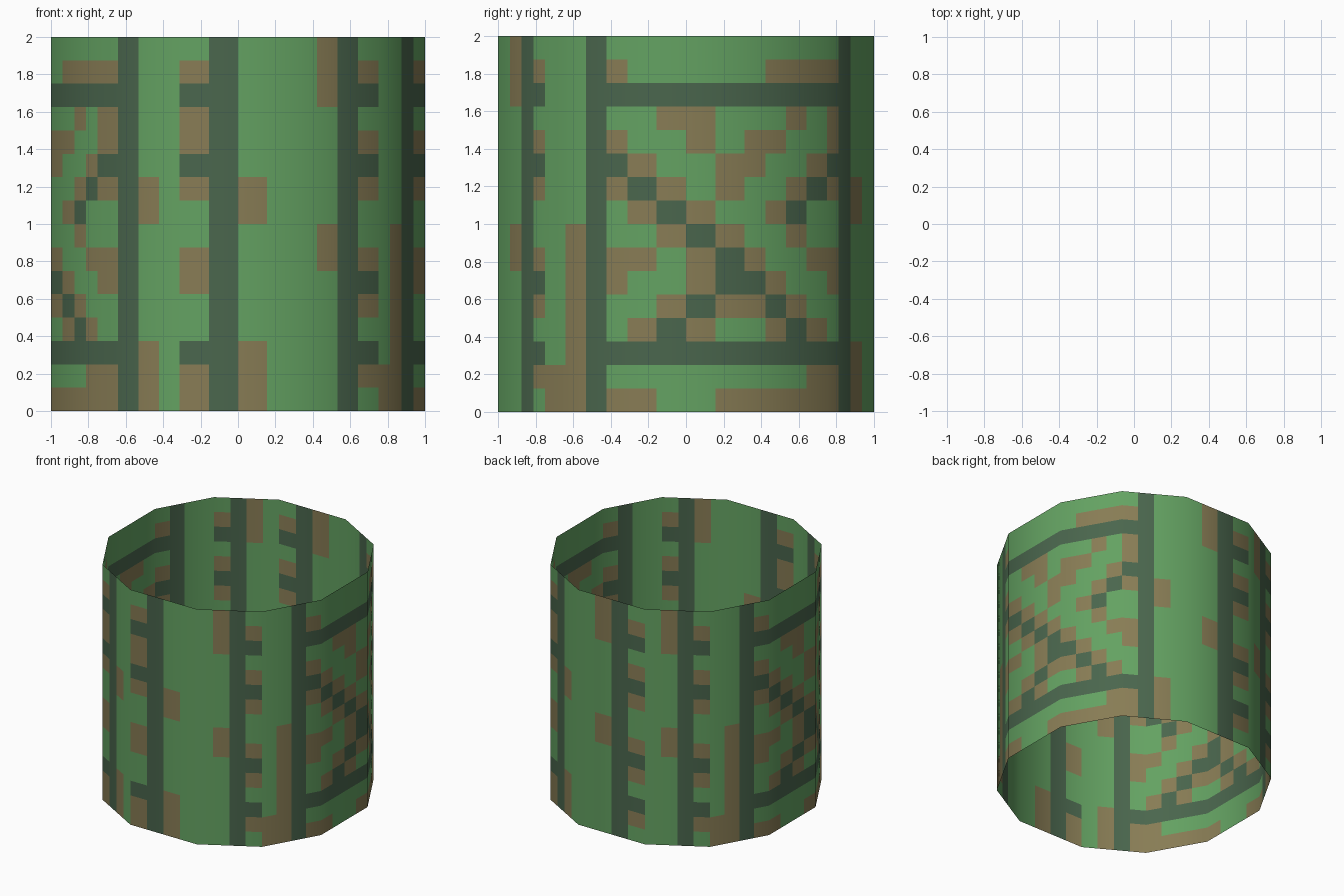
import bpy, bmesh
from mathutils import Vector, Matrix
from math import radians

if "Cube" in bpy.data.objects:
    bpy.data.objects.remove(bpy.data.objects["Cube"])

ROWS, PER_SIDE, HEIGHT = 16, 4, 2.0
GREEN, BROWN, DARK = 0, 1, 2


def material(name, rgb):
    m = bpy.data.materials.new(name)
    m.diffuse_color = (*rgb, 1)
    m.use_nodes = True
    m.node_tree.nodes["Principled BSDF"].inputs["Base Color"].default_value = m.diffuse_color
    return m


materials = [material("leaf green", (0.127, 0.362, 0.122)),
             material("weathered brown", (0.245, 0.202, 0.090)),
             material("dark green", (0.068, 0.132, 0.074))]

# Twelve-sided outline: three corners turned through four quarters
corners = []
for quarter in range(4):
    turn = Matrix.Rotation(radians(90 * quarter), 2)
    corners += [turn @ Vector(p) for p in ((-0.3125, -1), (0.3125, -1), (0.75, -0.75))]

# Each side is split in four columns
points = []
for i, a in enumerate(corners):
    b = corners[(i + 1) % len(corners)]
    points += [a.lerp(b, k / PER_SIDE) for k in range(PER_SIDE)]
COLS = len(points)

# Colour pattern: row 0 is the top, column 0 is left of the front side
paint = {}


def column(cols, rows, colour):
    for c in cols:
        for r in rows:
            paint[c, r] = colour


# Upright posts
column((1, 6, 10, 21, 26, 30, 34, 45), range(ROWS), DARK)

# Rust patches beside the posts
column((2, 22, 46), (6, 7, 13, 14, 15), BROWN)
column((5, 25, 29), (0, 1, 2, 8, 9), BROWN)
column((9, 33), range(8, 16), BROWN)
column((8, 32), (14, 15), BROWN)

# Columns with stubs of the cross rails
column((0,), (1, 3, 4, 6, 9, 10, 14, 15), BROWN)
column((0,), (2, 5, 13), DARK)
column((7, 27, 31), (1, 4, 6, 9, 11, 14), BROWN)
column((7, 27, 31), (2, 5, 10, 13), DARK)

# Two braced panels: brown patches by row, then rails and broken diagonals
patches = {1: "06789", 3: "2379", 4: "03569", 5: "1458", 6: "02479",
           7: "136", 8: "247", 9: "013589", 10: "0369", 11: "2457",
           12: "1368", 14: "89", 15: "01456789"}
for start in (11, 35):
    for r, marks in patches.items():
        column([start + int(p) for p in marks], (r,), BROWN)
    column(range(start, start + 10), (2, 13), DARK)
    for r in range(5, 13):
        column((start + r - 5,), (r,), DARK)
        if r not in (8, 9):
            column((start + 14 - r,), (r,), DARK)

# Open tube wall
bm = bmesh.new()
rings = [[bm.verts.new((p.x, p.y, HEIGHT * (1 - r / ROWS))) for p in points]
         for r in range(ROWS + 1)]
for r in range(ROWS):
    for c in range(COLS):
        d = (c + 1) % COLS
        f = bm.faces.new((rings[r + 1][c], rings[r + 1][d], rings[r][d], rings[r][c]))
        f.material_index = paint.get((c, r), GREEN)
        f.smooth = True
mesh = bpy.data.meshes.new("tube_wall")
bm.to_mesh(mesh)
bm.free()
for m in materials:
    mesh.materials.append(m)

# Round shading over the twelve flat sides
mesh.normals_split_custom_set_from_vertices(
    [Vector((v.co.x, v.co.y, 0)).normalized() for v in mesh.vertices])
wall = bpy.data.objects.new("tube_wall", mesh)
bpy.context.collection.objects.link(wall)
